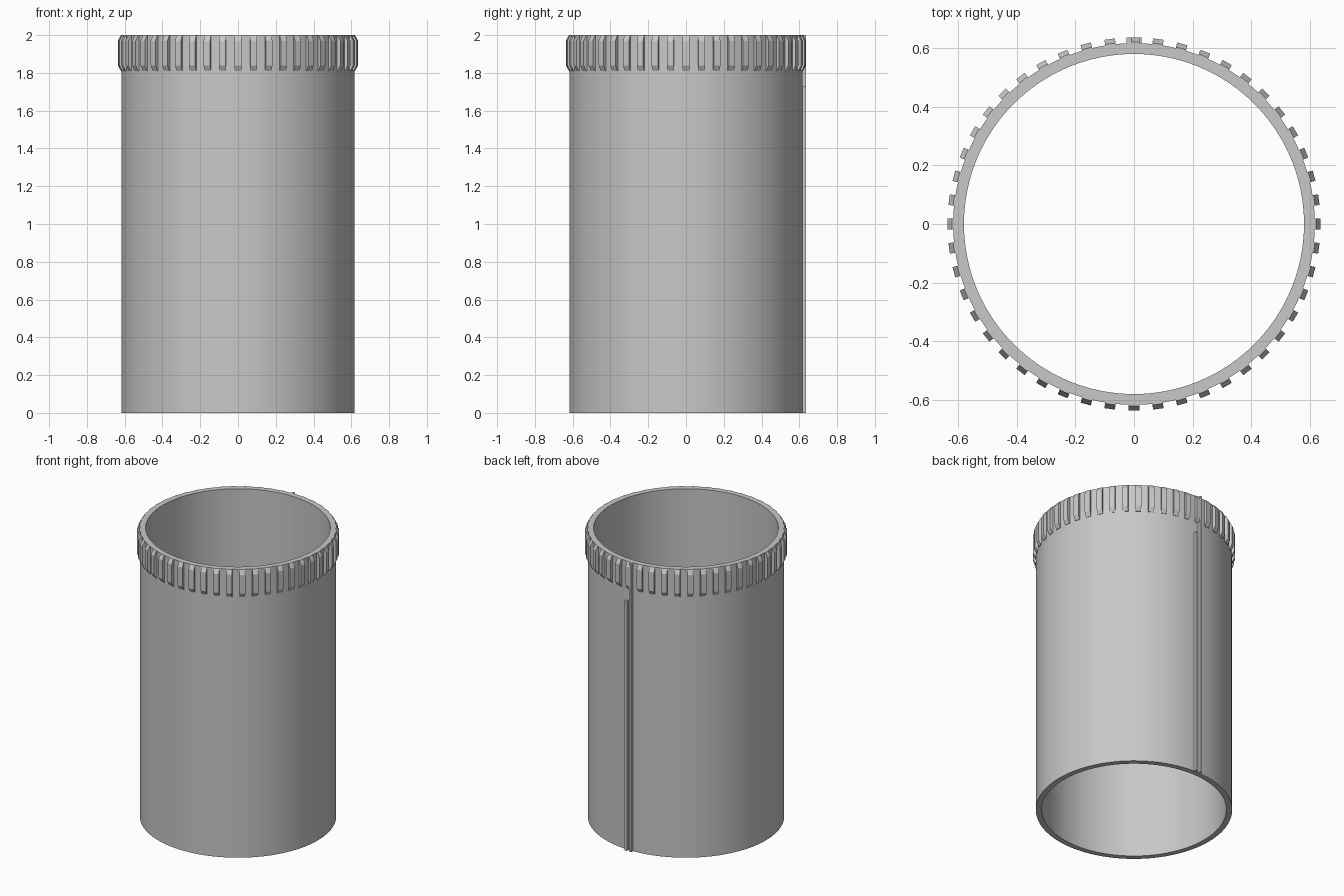
import bpy, bmesh, math
from mathutils import Matrix

if "Cube" in bpy.data.objects:
    bpy.data.objects.remove(bpy.data.objects["Cube"], do_unlink=True)

OUTER, INNER, GRIP = 0.617, 0.58, 0.636
HEIGHT = 2.0
RIBS = 48
SEGMENTS = 128

grey = bpy.data.materials.new("light grey")
grey.use_nodes = True
grey.diffuse_color = (0.58, 0.58, 0.58, 1)
grey.node_tree.nodes["Principled BSDF"].inputs["Base Color"].default_value = grey.diffuse_color


def make_object(name, bm):
    bmesh.ops.recalc_face_normals(bm, faces=bm.faces)
    mesh = bpy.data.meshes.new(name)
    bm.to_mesh(mesh)
    bm.free()
    mesh.materials.append(grey)
    obj = bpy.data.objects.new(name, mesh)
    bpy.context.collection.objects.link(obj)
    return obj


def add_prism(bm, profile, width, matrix):
    """Extrude a (radius, height) profile sideways, then place it."""
    sides = [[bm.verts.new(matrix @ Matrix.Translation((r, s * width / 2, z)).translation)
              for r, z in profile] for s in (-1, 1)]
    bm.faces.new(sides[0])
    bm.faces.new(sides[1][::-1])
    for i in range(len(profile)):
        j = (i + 1) % len(profile)
        bm.faces.new((sides[0][i], sides[1][i], sides[1][j], sides[0][j]))


# Open tube: spin a rectangular wall section
bm = bmesh.new()
section = [(INNER, 0), (OUTER, 0), (OUTER, HEIGHT), (INNER, HEIGHT)]
ring = [bm.verts.new((r, 0, z)) for r, z in section]
edges = [bm.edges.new((ring[i], ring[(i + 1) % 4])) for i in range(4)]
bmesh.ops.spin(bm, geom=ring + edges, cent=(0, 0, 0), axis=(0, 0, 1),
               angle=math.tau, steps=SEGMENTS, use_merge=True)
bmesh.ops.remove_doubles(bm, verts=bm.verts, dist=0.0001)
tube = make_object("tube", bm)
bpy.context.view_layer.objects.active = tube
tube.select_set(True)
bpy.ops.object.shade_smooth_by_angle(angle=math.radians(30))

# Grip ribs around the rim, chamfered at both ends
bm = bmesh.new()
rib = [(OUTER - 0.01, 1.81), (OUTER + 0.003, 1.81), (GRIP, 1.84),
       (GRIP, 1.97), (OUTER + 0.003, HEIGHT), (OUTER - 0.01, HEIGHT)]
for i in range(RIBS):
    add_prism(bm, rib, 0.036, Matrix.Rotation(math.tau * i / RIBS, 4, 'Z'))
make_object("grip_ribs", bm)

# Two thin rails down the back, one stopping below the ribs
for name, x, top in (("long_rail", -0.017, HEIGHT), ("short_rail", 0.017, 1.73)):
    bm = bmesh.new()
    rail = [(OUTER - 0.01, 0), (GRIP, 0), (GRIP, top), (OUTER - 0.01, top)]
    add_prism(bm, rail, 0.016,
              Matrix.Translation((x, 0, 0)) @ Matrix.Rotation(math.pi / 2, 4, 'Z'))
    make_object(name, bm)
